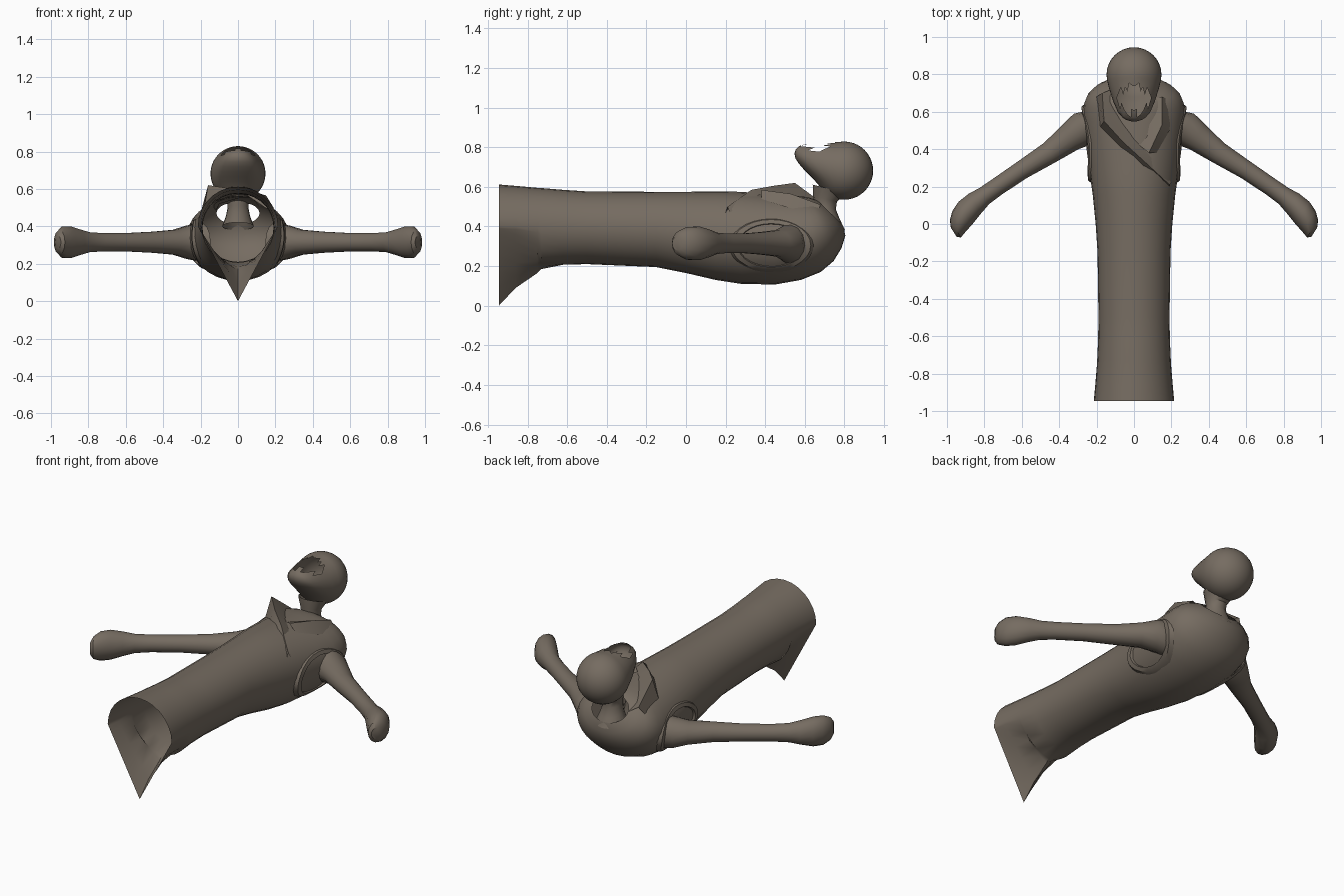
import bpy, bmesh, math
from mathutils import Vector

if "Cube" in bpy.data.objects:
    bpy.data.objects.remove(bpy.data.objects["Cube"])

stone = bpy.data.materials.new("grey_brown_stone")
stone.diffuse_color = (0.18, 0.15, 0.12, 1)
stone.use_nodes = True
stone.node_tree.nodes["Principled BSDF"].inputs["Base Color"].default_value = stone.diffuse_color


def finish(name, bm):
    bmesh.ops.recalc_face_normals(bm, faces=bm.faces[:])
    me = bpy.data.meshes.new(name)
    bm.to_mesh(me)
    bm.free()
    me.materials.append(stone)
    ob = bpy.data.objects.new(name, me)
    bpy.context.collection.objects.link(ob)
    return ob


def loft(name, rings, closed=True, caps=False):
    """Skin a list of equally long point rows."""
    bm = bmesh.new()
    rows = [[bm.verts.new(p) for p in r] for r in rings]
    n = len(rows[0])
    for a, b in zip(rows, rows[1:]):
        for i in range(n if closed else n - 1):
            j = (i + 1) % n
            bm.faces.new((a[i], a[j], b[j], b[i]))
    if caps:
        bm.faces.new(rows[0])
        bm.faces.new(rows[-1])
    return finish(name, bm)


def smooth01(t):
    t = min(1, max(0, t))
    return t * t * (3 - 2 * t)


# Robe: hollow shell, each station = bottom y z, top y z, half width, V shape
STATIONS = [
    (-.945, .0, -.945, .612, .215, 1), (-.86, .09, -.86, .605, .207, .9),
    (-.75, .165, -.75, .595, .198, .5), (-.73, .185, -.73, .594, .197, .1),
    (-.62, .207, -.62, .585, .192, 0), (-.5, .21, -.5, .577, .19, 0),
    (-.15, .195, -.15, .575, .195, 0), (0, .165, 0, .575, .205, 0),
    (.15, .13, .15, .577, .22, 0), (.28, .11, .28, .575, .238, 0),
    (.45, .107, .45, .56, .26, 0), (.58, .13, .55, .555, .272, 0),
    (.68, .17, .6, .55, .268, 0), (.745, .225, .625, .545, .25, 0),
    (.785, .29, .64, .54, .218, 0), (.805, .355, .655, .535, .165, 0),
    (.79, .41, .665, .53, .115, 0)]


def robe_ring(yb, zb, yt, zt, hw, v, n=28):
    zc = .4 if v else (zb + zt) / 2
    pts = []
    for i in range(n):
        a = 2 * math.pi * i / n
        s, c = math.sin(a), math.cos(a)
        if c >= 0:
            z = zc + (zt - zc) * c
        else:
            z = zc + (zc - zb) * ((1 - v) * c - v * (1 - abs(s)))
        f = (z - zb) / (zt - zb)
        pts.append((hw * s, yb + (yt - yb) * f, z))
    return pts


loft("robe", [robe_ring(*s) for s in STATIONS])

# Collar lapels: base row, raised fold row, inner row
loft("left_lapel", [
    [(-.2, .68, .47), (-.18, .52, .5), (-.08, .42, .555), (.05, .31, .565), (.19, .2, .47)],
    [(-.17, .7, .51), (-.16, .55, .62), (-.06, .44, .605), (.06, .33, .585), (.19, .21, .5)],
    [(-.12, .72, .48), (-.1, .62, .52), (0, .47, .55), (.08, .37, .56), (.2, .22, .47)]],
    closed=False)
loft("right_lapel", [
    [(.2, .66, .46), (.19, .5, .5), (.12, .38, .54)],
    [(.15, .68, .51), (.15, .53, .565), (.08, .38, .585)],
    [(.11, .67, .51), (.07, .47, .56), (.03, .42, .565)]], closed=False)


# Arms and armhole trims, both sides
def arm_ring(x, y, w, h, n=14):
    d = Vector((.84, -.54, 0)).normalized()
    side = Vector((-d.y, d.x, 0))
    return [Vector((x, y, .315)) + side * w * math.cos(a) + Vector((0, 0, h * math.sin(a)))
            for a in (2 * math.pi * i / n for i in range(n))]


ARM = [(.2, .52, .1, .105), (.27, .51, .095, .09), (.34, .465, .078, .068),
       (.45, .382, .06, .058), (.6, .288, .05, .05), (.73, .2, .048, .05),
       (.8, .15, .05, .055), (.85, .11, .062, .07), (.9, .06, .07, .086),
       (.935, .015, .066, .085), (.955, -.025, .055, .065), (.963, -.045, .03, .035)]


def trim_ring(sy, sz, lift, n=28):
    pts = []
    for i in range(n):
        a = 2 * math.pi * i / n
        y, z = .43 + sy * math.cos(a), .305 + sz * math.sin(a)
        hw = .235 + .09 * (y - .25)
        pts.append((hw * math.sqrt(1 - ((z - .336) / .23) ** 2) + lift, y, z))
    return pts


def mirrored(rings, s):
    return [[(p[0] * s, p[1], p[2]) for p in r] for r in rings]


for side, s in (("right", 1), ("left", -1)):
    loft(side + "_arm", mirrored([arm_ring(*a) for a in ARM], s), caps=True)
    loft(side + "_armhole_trim", mirrored(
        [trim_ring(.215, .14, -.01), trim_ring(.2, .13, .012), trim_ring(.17, .11, .012),
         trim_ring(.16, .1, -.015)], s))

# Neck
NECK = [(.72, .4, .085), (.712, .45, .066), (.702, .5, .055), (.702, .54, .06), (.725, .59, .085)]
loft("neck", [[(r * math.cos(a), y + r * math.sin(a), z - .25 * r * math.sin(a))
               for a in (2 * math.pi * i / 16 for i in range(16))] for y, z, r in NECK])

# Head: hollow sphere pulled out into a jaw, with an open face
bm = bmesh.new()
bmesh.ops.create_uvsphere(bm, u_segments=32, v_segments=20, radius=.147)
for v in bm.verts:
    v.co += Vector((0, .798, .682))
    t = smooth01((v.co.z - .6) / .17) * smooth01((.77 - v.co.y) / .08)
    v.co.y -= .125 * t
    v.co.x *= 1 - .15 * t
    v.co.z += .02 * t
hole = []
for f in bm.faces:
    c = f.calc_center_median()
    if c.z > .735 and (c.x / .088) ** 2 + ((c.y - .668) / .072) ** 2 < 1:
        hole.append(f)
bmesh.ops.delete(bm, geom=hole, context='FACES')
finish("head", bm)

# Smooth shading with sharp creases kept
bpy.ops.object.select_all(action='SELECT')
bpy.context.view_layer.objects.active = bpy.data.objects["robe"]
bpy.ops.object.shade_smooth_by_angle(angle=math.radians(35))
